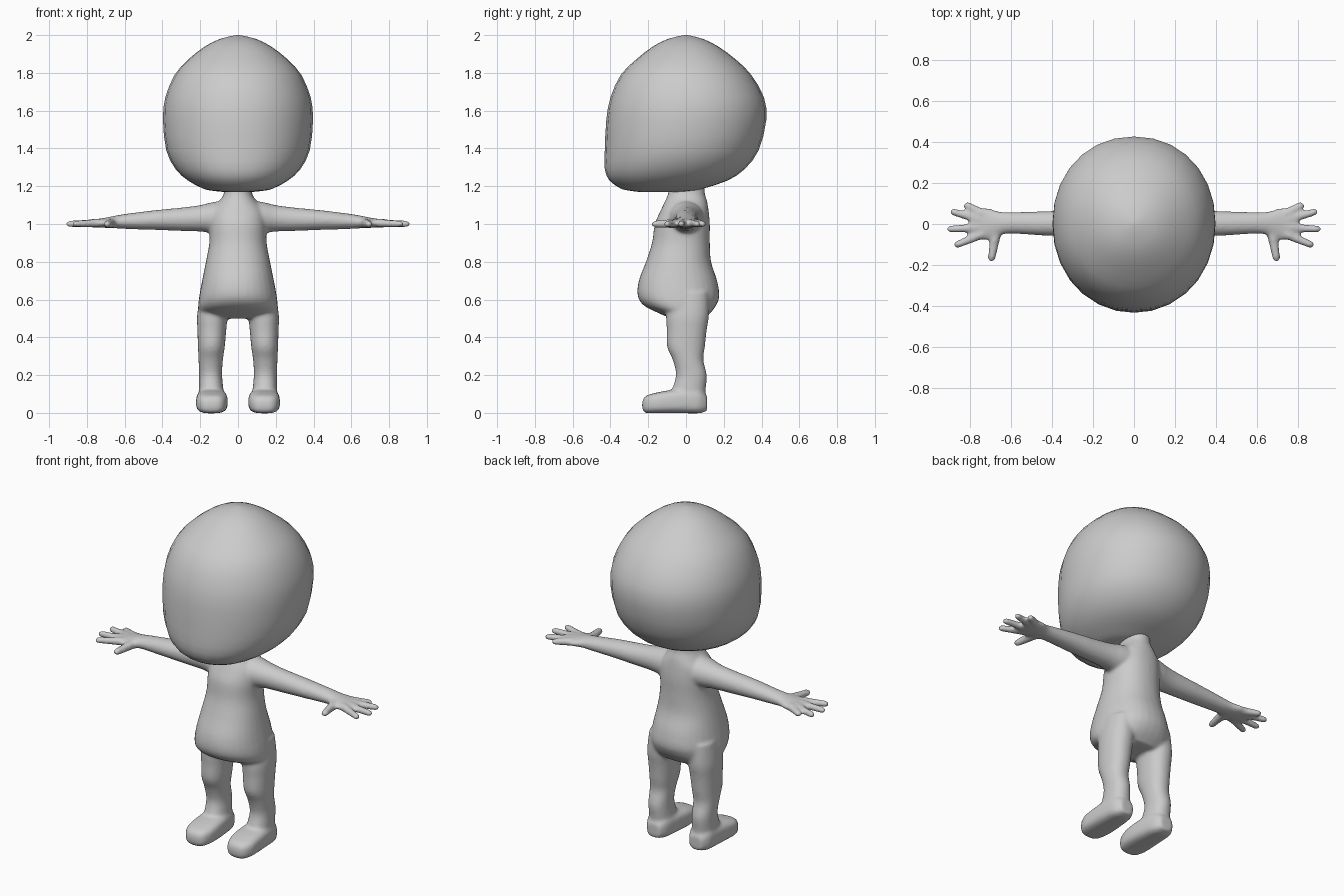
import bpy, bmesh, math
from mathutils import Vector

cube = bpy.data.objects.get("Cube")
if cube:
    bpy.data.objects.remove(cube)

grey = bpy.data.materials.new("light grey")
grey.use_nodes = True
colour = (0.6, 0.6, 0.6, 1)
grey.diffuse_color = colour
grey.node_tree.nodes["Principled BSDF"].inputs["Base Color"].default_value = colour


def refine(rings, steps):
    """Curve smoothly through the given rings."""
    v = [Vector(r) for r in rings]
    out = []
    for i in range(len(v) - 1):
        a, b, c, d = v[max(i - 1, 0)], v[i], v[i + 1], v[min(i + 2, len(v) - 1)]
        for s in range(steps):
            t = s / steps
            out.append(b + (c - a) * (t / 2) + (a * 2 - b * 5 + c * 4 - d) * (t * t / 2)
                       + (b * 3 - a - c * 3 + d) * (t ** 3 / 2))
    return out + [v[-1]]


def loft(bm, axis, rings, sides=32, power=2.0, steps=4, side=1):
    """Closed skin over rings of (position on axis, low, high, low, high)."""
    loops = []
    for p, a0, a1, b0, b1 in refine(rings, steps):
        loop = []
        for k in range(sides):
            t = math.tau * k / sides
            c, s = math.cos(t), math.sin(t)
            a = (a0 + a1) / 2 + (a1 - a0) / 2 * math.copysign(abs(c) ** (2 / power), c)
            b = (b0 + b1) / 2 + (b1 - b0) / 2 * math.copysign(abs(s) ** (2 / power), s)
            x, y, z = {"x": (p, a, b), "y": (a, p, b), "z": (a, b, p)}[axis]
            loop.append(bm.verts.new((x * side, y, z)))
        loops.append(loop)
    for lo, hi in zip(loops, loops[1:]):
        for k in range(sides):
            n = (k + 1) % sides
            bm.faces.new((lo[k], lo[n], hi[n], hi[k]))
    bm.faces.new(loops[0])
    bm.faces.new(loops[-1])


def finger(bm, start, end, r0, r1, side):
    """Tapered rod with round ends, as overlapping balls."""
    a, b = Vector(start), Vector(end)
    a.x *= side
    b.x *= side
    for i in range(25):
        t = i / 24
        ball = bmesh.ops.create_icosphere(bm, subdivisions=2, radius=r0 + (r1 - r0) * t)
        bmesh.ops.translate(bm, verts=ball["verts"], vec=a.lerp(b, t))


def finish(bm, name):
    bmesh.ops.recalc_face_normals(bm, faces=bm.faces)
    mesh = bpy.data.meshes.new(name)
    bm.to_mesh(mesh)
    bm.free()
    mesh.materials.append(grey)
    mesh.shade_smooth()
    obj = bpy.data.objects.new(name, mesh)
    bpy.context.scene.collection.objects.link(obj)
    return obj


# Head: flat chin pushed forward, rounded skull
bm = bmesh.new()
head = [(1.17, .08, -.25, 0), (1.178, .15, -.31, .06), (1.19, .19, -.35, .1),
        (1.23, .265, -.405, .22), (1.29, .33, -.43, .31), (1.39, .38, -.43, .385),
        (1.55, .397, -.422, .425), (1.67, .385, -.4, .413), (1.79, .335, -.345, .345),
        (1.87, .265, -.265, .265), (1.94, .175, -.175, .17), (1.98, .095, -.095, .09),
        (2.0, .01, -.01, .01)]
loft(bm, "z", [(z, -w, w, f, b) for z, w, f, b in head], sides=28, power=2.1, steps=2)
finish(bm, "head")

# Torso: neck, chest, belly and seat
bm = bmesh.new()
torso = [(1.22, .07, -.09, .1), (1.16, .075, -.095, .1), (1.12, .1, -.112, .112),
         (1.07, .14, -.135, .12), (1.0, .15, -.165, .126), (.9, .152, -.18, .126),
         (.8, .17, -.212, .133), (.7, .19, -.25, .165), (.62, .205, -.256, .177),
         (.57, .21, -.225, .16), (.535, .205, -.16, .135), (.5, .17, -.08, .1)]
loft(bm, "z", [(z, -w, w, f, b) for z, w, f, b in torso], power=2.2)

for side in (1, -1):
    # Leg, tapering at knee and ankle
    loft(bm, "z", [(.64, .05, .2, -.09, .12), (.52, .055, .216, -.105, .122),
                   (.44, .062, .215, -.102, .11), (.35, .07, .212, -.1, .1),
                   (.28, .08, .209, -.07, .092), (.2, .084, .206, -.053, .11),
                   (.12, .077, .207, -.075, .104), (.05, .075, .207, -.09, .1)],
         power=2.2, side=side)
    # Foot with flat sole
    loft(bm, "y", [(-.232, .11, .17, .02, .06), (-.215, .08, .198, 0, .088),
                   (-.17, .06, .22, -.002, .104), (-.1, .054, .222, -.002, .118),
                   (0, .062, .217, -.002, .13), (.07, .075, .208, -.002, .125),
                   (.112, .1, .18, .01, .09)], power=3.2, side=side)
    # Arm flaring into shoulder and palm
    loft(bm, "x", [(.02, -.1, .1, .95, 1.12), (.12, -.09, .09, .95, 1.118),
                   (.2, -.068, .075, .96, 1.1), (.3, -.06, .067, .963, 1.087),
                   (.45, -.056, .062, .969, 1.072), (.6, -.047, .058, .974, 1.053),
                   (.66, -.057, .062, .978, 1.042), (.71, -.077, .078, .98, 1.032),
                   (.76, -.077, .078, .982, 1.025), (.8, -.05, .055, .985, 1.02)], side=side)
    # Thumb and four fingers
    finger(bm, (.67, -.03, 1.005), (.693, -.165, .999), .029, .02, side)
    for base, tip in ((-.05, (.86, -.1)), (-.016, (.893, -.025)),
                      (.02, (.878, .058)), (.052, (.812, .09))):
        finger(bm, (.74, base, 1.005), (*tip, 1.0), .024, .019, side)

# Fuse the limbs into one soft skin
body = finish(bm, "body")
skin = body.modifiers.new("fuse", "REMESH")
skin.mode = "VOXEL"
skin.voxel_size = .009
skin.use_smooth_shade = True
soften = body.modifiers.new("soften", "SMOOTH")
soften.factor = .5
soften.iterations = 10
